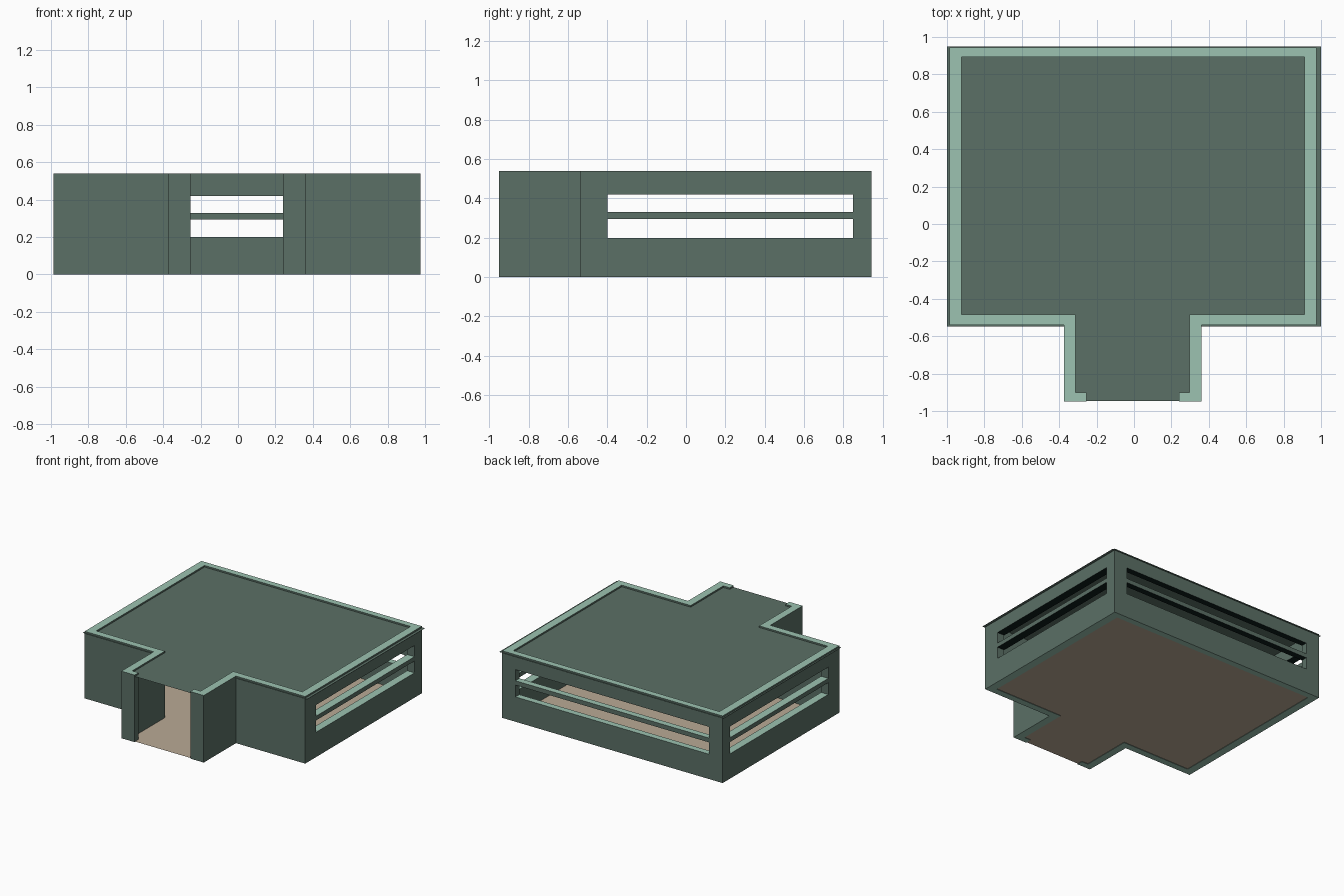
import bpy, bmesh

if "Cube" in bpy.data.objects:
    bpy.data.objects.remove(bpy.data.objects["Cube"])


def srgb(r, g, b):
    def lin(c):
        c /= 255
        return c / 12.92 if c <= 0.04045 else ((c + 0.055) / 1.055) ** 2.4
    return (lin(r), lin(g), lin(b), 1)


def material(name, rgb):
    m = bpy.data.materials.new(name)
    m.diffuse_color = srgb(*rgb)
    m.use_nodes = True
    m.node_tree.nodes["Principled BSDF"].inputs["Base Color"].default_value = m.diffuse_color
    return m


WALL = material("dark_green", (91, 112, 102))
LIGHT = material("light_green", (156, 194, 177))
SHADE = material("near_black_green", (14, 28, 27))
FLOOR = material("tan", (186, 170, 149))


def add_object(name, bm, mats):
    me = bpy.data.meshes.new(name)
    bm.to_mesh(me)
    bm.free()
    for m in mats:
        me.materials.append(m)
    ob = bpy.data.objects.new(name, me)
    bpy.context.collection.objects.link(ob)
    return ob


def plan(name, pts, z, height, mats):
    """Flat plan polygon at z, extruded upward when height > 0."""
    bm = bmesh.new()
    face = bm.faces.new([bm.verts.new((x, y, z)) for x, y in pts])
    if height:
        ext = bmesh.ops.extrude_face_region(bm, geom=[face])
        top = [v for v in ext["geom"] if isinstance(v, bmesh.types.BMVert)]
        bmesh.ops.translate(bm, verts=top, vec=(0, 0, height))
        bmesh.ops.recalc_face_normals(bm, faces=bm.faces)
    else:
        bm.normal_update()
        if face.normal.z < 0:
            face.normal_flip()
    return add_object(name, bm, mats)


def t_shape(x0, x1, y0, y1, px0, px1, py):
    """Main room rectangle with an entrance porch toward the front."""
    return [(px0, py), (px0, y0), (x0, y0), (x0, y1),
            (x1, y1), (x1, y0), (px1, y0), (px1, py)]


# Walls: outer T outline, returning along the inner outline, open at the door
outer = t_shape(-0.987, 0.977, -0.54, 0.943, -0.373, 0.36, -0.95)
inner = t_shape(-0.923, 0.912, -0.485, 0.893, -0.312, 0.298, -0.90)
walls = plan("walls",
             [(-0.255, -0.95)] + outer + [(0.24, -0.95), (0.24, -0.90)]
             + inner[::-1] + [(-0.255, -0.90)],
             0, 0.54, [WALL, LIGHT, SHADE])

# Window slots: two rows through the side walls and the back wall
for z0, z1 in ((0.20, 0.295), (0.33, 0.42)):
    for x0, x1, y0, y1 in ((-1.2, 1.2, -0.40, 0.85), (-0.865, 0.858, 0.87, 1.2)):
        cutter = plan("slot_cutter", [(x0, y0), (x1, y0), (x1, y1), (x0, y1)],
                      z0, z1 - z0, [WALL])
        cutter.hide_render = True
        mod = walls.modifiers.new("slot", 'BOOLEAN')
        mod.operation = 'DIFFERENCE'
        mod.solver = 'EXACT'
        mod.object = cutter
        bpy.context.view_layer.objects.active = walls
        bpy.ops.object.modifier_apply(modifier=mod.name)
        bpy.data.objects.remove(cutter)

# Light tops, sills and base; near-black undersides above the slots
for p in walls.data.polygons:
    if p.normal.z > 0.5 or (p.normal.z < -0.5 and p.center.z < 0.05):
        p.material_index = 1
    elif p.normal.z < -0.5:
        p.material_index = 2
    else:
        p.material_index = 0

# Roof sheet just below the wall tops, with a slight overhang
plan("roof", t_shape(-1, 1, -0.547, 0.95, -0.34, 0.33, -0.947), 0.527, 0, [WALL])

# Floor sheet
plan("floor", t_shape(-0.95, 0.94, -0.51, 0.915, -0.34, 0.33, -0.947), 0.004, 0, [FLOOR])
